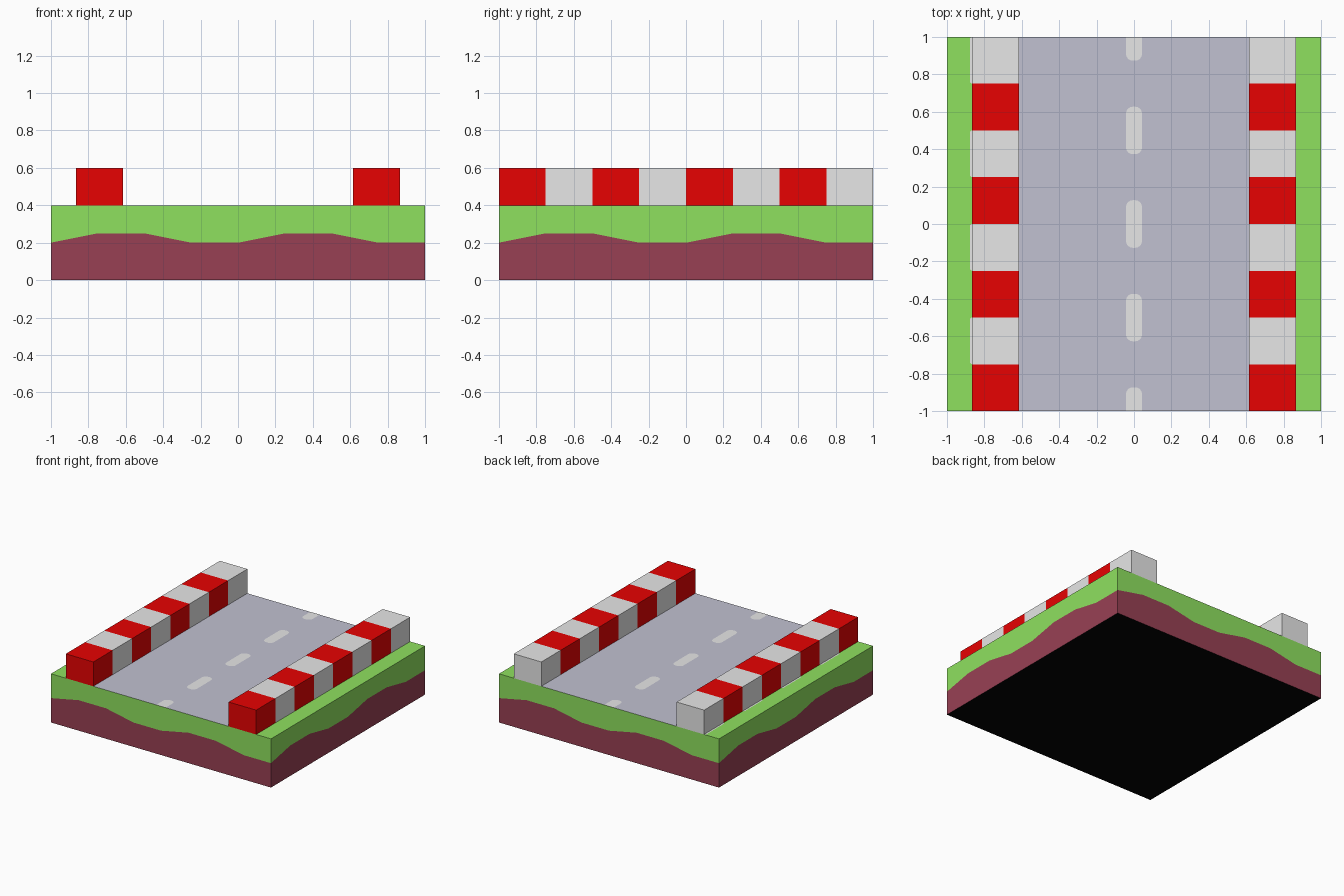
import bpy, bmesh, math

if "Cube" in bpy.data.objects:
    bpy.data.objects.remove(bpy.data.objects["Cube"])


def material(name, rgb):
    lin = [(c / 255 / 12.92) if c < 11 else ((c / 255 + 0.055) / 1.055) ** 2.4 for c in rgb]
    m = bpy.data.materials.new(name)
    m.diffuse_color = (*lin, 1)
    m.use_nodes = True
    m.node_tree.nodes["Principled BSDF"].inputs["Base Color"].default_value = m.diffuse_color
    return m


GRASS = material("grass green", (143, 225, 95))
SOIL = material("soil brown", (152, 64, 84))
ROAD = material("asphalt grey", (193, 193, 209))
RED = material("barrier red", (233, 2, 2))
WHITE = material("paint white", (231, 231, 231))
BLACK = material("underside black", (2, 2, 2))


def finish(bm, name, mats):
    me = bpy.data.meshes.new(name)
    bm.to_mesh(me)
    bm.free()
    for m in mats:
        me.materials.append(m)
    ob = bpy.data.objects.new(name, me)
    bpy.context.collection.objects.link(ob)
    return ob


def cut(bm, co, no, clear=False):
    bmesh.ops.bisect_plane(bm, geom=bm.verts[:] + bm.edges[:] + bm.faces[:],
                           plane_co=co, plane_no=no, dist=1e-5, clear_outer=clear)


# Ground block: wavy soil line repeated on each side, grass above, road on top
ROAD_X = 0.615
WAVE = [0.2, 0.25, 0.25, 0.2]
bm = bmesh.new()
rings = [[], [], []]
for side in range(4):
    a = side * math.pi / 2
    c, s = round(math.cos(a)), round(math.sin(a))
    for i in range(8):
        t = -1 + i * 0.25
        x, y = t * c + s, t * s - c
        for ring, z in zip(rings, (0, WAVE[i % 4], 0.4)):
            ring.append(bm.verts.new((x, y, z)))
n = len(rings[0])
for k in range(2):                       # 0 = soil wall, 1 = grass wall
    for i in range(n):
        j = (i + 1) % n
        f = bm.faces.new((rings[k][i], rings[k][j], rings[k + 1][j], rings[k + 1][i]))
        f.material_index = 1 - k
bm.faces.new(rings[0][::-1]).material_index = 3
bm.faces.new(rings[2])
for sx in (-1, 1):
    cut(bm, (sx * ROAD_X, 0, 0), (1, 0, 0))
for f in bm.faces:
    p = f.calc_center_median()
    if p.z > 0.399 and abs(p.x) < ROAD_X:
        f.material_index = 2
finish(bm, "ground_block", [GRASS, SOIL, ROAD, BLACK])

# Striped barriers: eight alternating bands each
for name, sx in (("left_barrier", -1), ("right_barrier", 1)):
    bm = bmesh.new()
    bmesh.ops.create_cube(bm, size=1)
    for v in bm.verts:
        v.co = (v.co.x * 0.25 + sx * 0.74, v.co.y * 2, v.co.z * 0.2 + 0.5)
    for i in range(1, 8):
        cut(bm, (0, -1 + i * 0.25, 0), (0, 1, 0))
    for f in bm.faces:
        y = f.calc_center_median().y
        f.material_index = min(7, max(0, math.floor((y + 1) / 0.25))) % 2
    finish(bm, name, [RED, WHITE])


# Flat rounded paint mark, clipped at the block's ends
def paint_mark(name, x0, x1, y0, y1, r):
    bm = bmesh.new()
    vs = []
    for cx, cy, a0 in ((x1 - r, y1 - r, 0), (x0 + r, y1 - r, 90),
                       (x0 + r, y0 + r, 180), (x1 - r, y0 + r, 270)):
        for k in range(5):
            a = math.radians(a0 + k * 22.5)
            vs.append(bm.verts.new((cx + r * math.cos(a), cy + r * math.sin(a), 0.4008)))
    bm.faces.new(vs)
    for s in (-1, 1):
        cut(bm, (0, s, 0), (0, s, 0), clear=True)
    finish(bm, name, [WHITE])


# Centre line dashes
for i in range(5):
    y = -1 + i * 0.5
    paint_mark(f"lane_dash_{i + 1}", -0.043, 0.043, y - 0.127, y + 0.127, 0.036)

# Paint edging beside the white bands of the left barrier
for i in range(4):
    y = -0.75 + i * 0.5
    paint_mark(f"paint_edge_{i + 1}", -0.878, -0.85, y, y + 0.25, 0.013)
